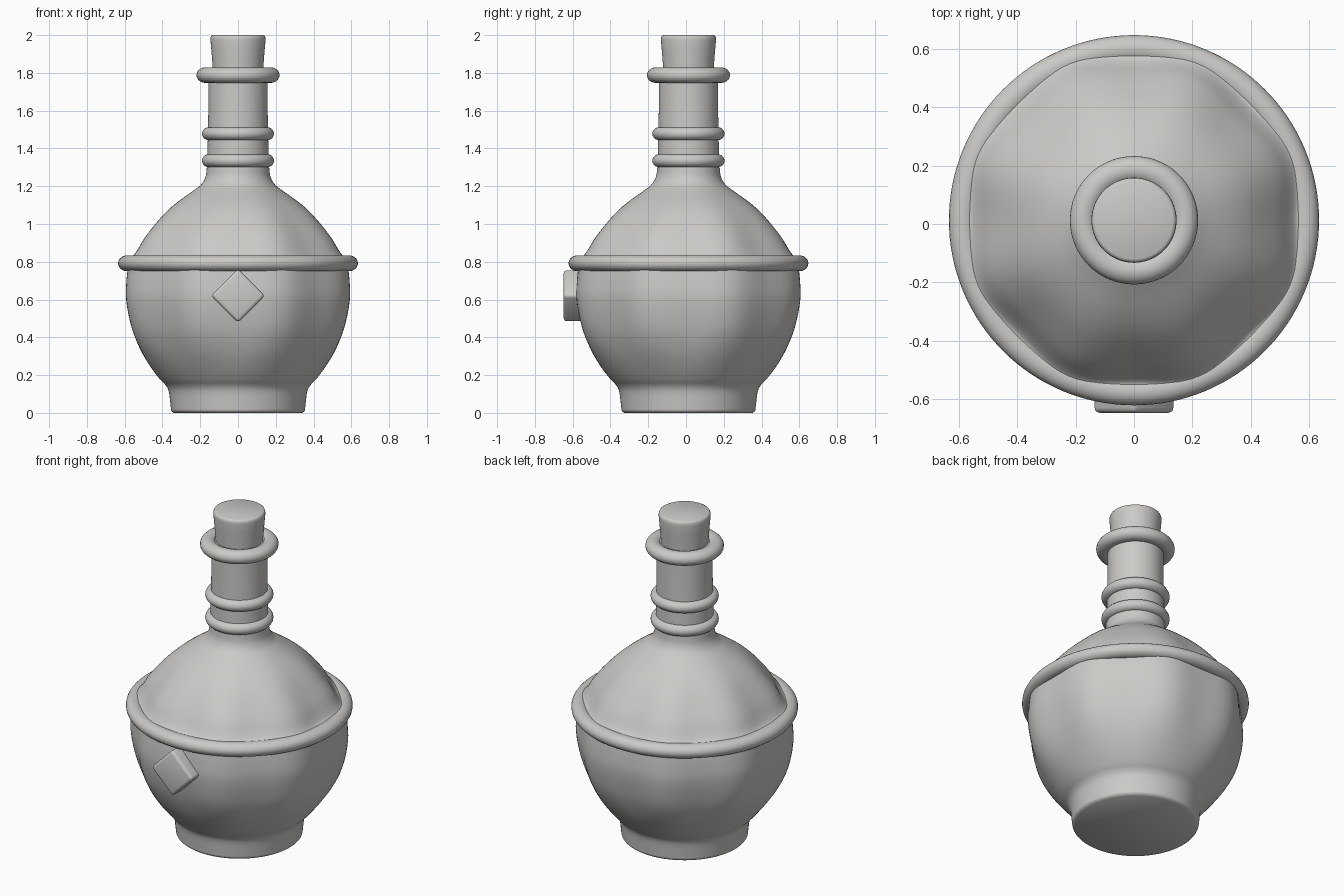
import bpy, bmesh, math
from mathutils import Vector, Matrix

if "Cube" in bpy.data.objects:
    bpy.data.objects.remove(bpy.data.objects["Cube"])

AXIS_Y = 0.013   # the round body sits slightly behind centre, balancing the front gem
SEGS = 128
LOBES = 8

grey = bpy.data.materials.new("warm grey")
grey.diffuse_color = (0.60, 0.59, 0.57, 1)
grey.use_nodes = True
grey.node_tree.nodes["Principled BSDF"].inputs["Base Color"].default_value = grey.diffuse_color


def finish(name, bm, angle=40):
    bmesh.ops.recalc_face_normals(bm, faces=bm.faces[:])
    mesh = bpy.data.meshes.new(name)
    bm.to_mesh(mesh)
    bm.free()
    obj = bpy.data.objects.new(name, mesh)
    bpy.context.collection.objects.link(obj)
    mesh.materials.append(grey)
    bpy.ops.object.select_all(action='DESELECT')
    obj.select_set(True)
    bpy.context.view_layer.objects.active = obj
    bpy.ops.object.shade_smooth_by_angle(angle=math.radians(angle))
    return obj


def smooth_curve(pts, steps=5):
    """Catmull-Rom curve through the profile points."""
    p = [Vector(q) for q in pts]
    p = [p[0]] + p + [p[-1]]
    out = []
    for a, b, c, d in zip(p, p[1:], p[2:], p[3:]):
        for i in range(steps):
            t = i / steps
            out.append(0.5 * (2 * b + (c - a) * t + (2 * a - 5 * b + 4 * c - d) * t * t
                              + (3 * b - a - 3 * c + d) * t ** 3))
    return out + [p[-1]]


def lathe(name, profile, ripple=lambda z: 0.0, closed=False):
    """Revolve (radius, z) points; ripple(z) is the depth of the vertical lobes."""
    bm = bmesh.new()
    rings = []
    for r, z in profile:
        ring = []
        for i in range(SEGS):
            a = 2 * math.pi * i / SEGS
            rr = r - ripple(z) * math.cos(LOBES * a)
            ring.append(bm.verts.new((rr * math.cos(a), AXIS_Y + rr * math.sin(a), z)))
        rings.append(ring)
    pairs = list(zip(rings, rings[1:]))
    if closed:
        pairs.append((rings[-1], rings[0]))
    else:
        bm.faces.new(rings[0])
        bm.faces.new(rings[-1])
    for lo, hi in pairs:
        for i in range(SEGS):
            j = (i + 1) % SEGS
            bm.faces.new((lo[i], lo[j], hi[j], hi[i]))
    return finish(name, bm)


def ring(name, outer, z, thick, height):
    """Rounded collar."""
    n = 20
    prof = [(outer - thick + thick * math.cos(2 * math.pi * k / n),
             z + height * math.sin(2 * math.pi * k / n)) for k in range(n)]
    return lathe(name, prof, closed=True)


def lobe_depth(z):
    # lobes fade out toward the foot and the neck
    up = min(max((z - 0.15) / 0.35, 0), 1)
    down = min(max((1.22 - z) / 0.35, 0), 1)
    return 0.013 * up * up * (3 - 2 * up) * down * down * (3 - 2 * down)


# Lobed bowl with its foot and shoulder
lathe("bottle_body", smooth_curve([
    (0.340, 0.0), (0.353, 0.012), (0.357, 0.04), (0.366, 0.11), (0.382, 0.145),
    (0.415, 0.18), (0.47, 0.25), (0.524, 0.335), (0.567, 0.43), (0.593, 0.53),
    (0.605, 0.62), (0.602, 0.70), (0.597, 0.75), (0.595, 0.79), (0.592, 0.822),
    (0.568, 0.832), (0.545, 0.86), (0.505, 0.925), (0.45, 0.995), (0.39, 1.06),
    (0.325, 1.115), (0.235, 1.178), (0.195, 1.21), (0.172, 1.25), (0.165, 1.30)]), lobe_depth)

# Neck tube
lathe("neck", [(0.163, 1.27), (0.161, 1.40), (0.157, 1.60), (0.157, 1.80), (0.14, 1.815)])

# Rounded collars
ring("belly_rim", 0.635, 0.792, 0.048, 0.042)
ring("lower_neck_ring", 0.191, 1.335, 0.038, 0.035)
ring("upper_neck_ring", 0.191, 1.478, 0.038, 0.035)
ring("mouth_ring", 0.220, 1.788, 0.046, 0.041)

# Tapered stopper with a rounded top edge
lathe("stopper", [(0.130, 1.78), (0.134, 1.83), (0.141, 1.92), (0.146, 1.975),
                  (0.145, 1.988), (0.141, 1.996), (0.133, 2.0)])

# Diamond gem on the front of the belly
bm = bmesh.new()
bmesh.ops.create_cube(bm, size=1)
bm.transform(Matrix.Translation((0, -0.58, 0.62)) @ Matrix.Rotation(math.pi / 4, 4, 'Y')
             @ Matrix.Diagonal((0.202, 0.136, 0.202, 1)))
bmesh.ops.bevel(bm, geom=bm.edges[:], offset=0.018, segments=3, profile=0.5, affect='EDGES')
finish("front_gem", bm)
